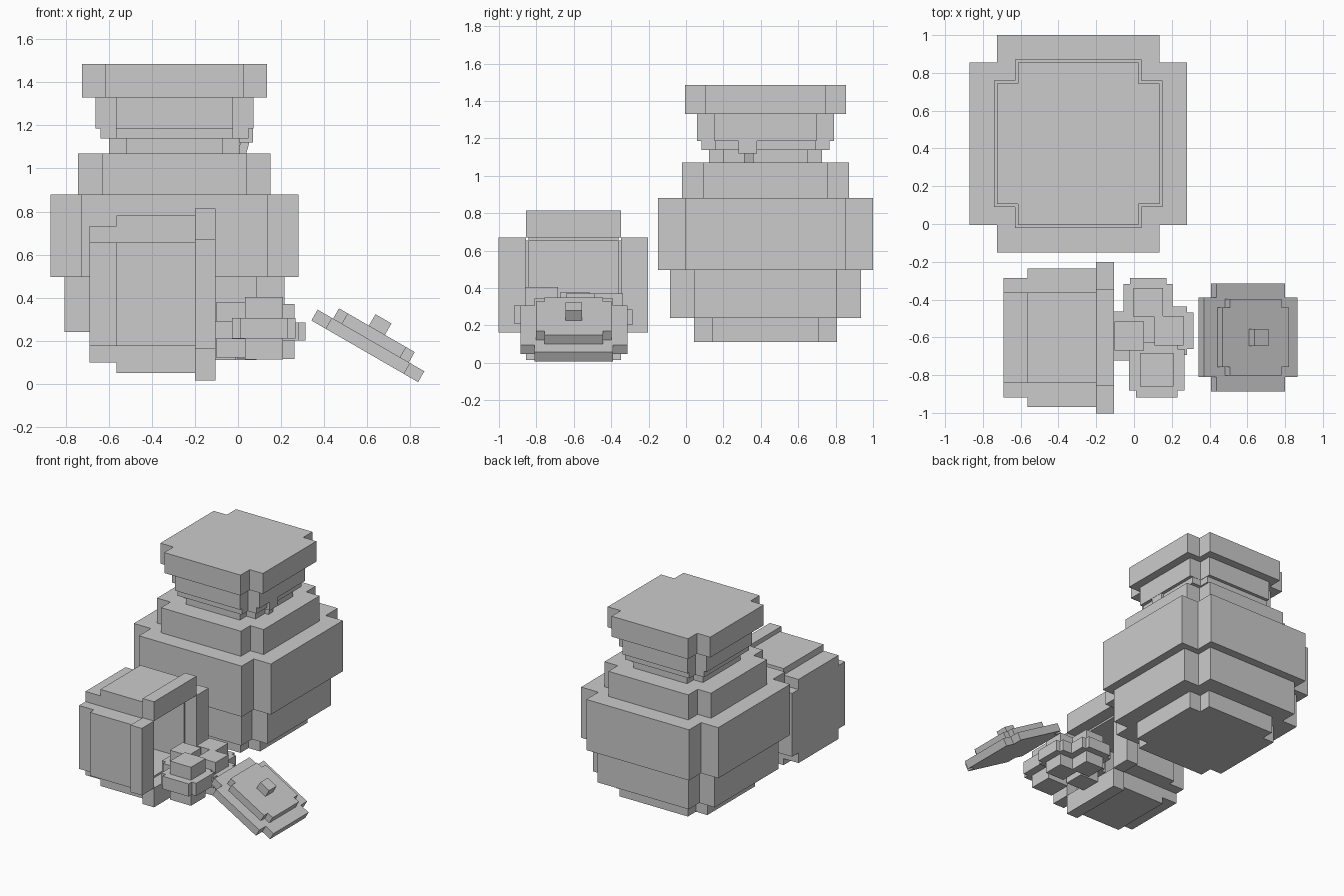
import bpy, bmesh
from math import radians
from mathutils import Matrix, Vector

if "Cube" in bpy.data.objects:
    bpy.data.objects.remove(bpy.data.objects["Cube"], do_unlink=True)

GREY = (0.6, 0.6, 0.6, 1)
mat = bpy.data.materials.new("plain grey")
mat.use_nodes = True
mat.diffuse_color = GREY
mat.node_tree.nodes["Principled BSDF"].inputs["Base Color"].default_value = GREY


def finish(name, bm, loc, tilt):
    bmesh.ops.recalc_face_normals(bm, faces=bm.faces)
    mesh = bpy.data.meshes.new(name)
    bm.to_mesh(mesh)
    bm.free()
    mesh.materials.append(mat)
    obj = bpy.data.objects.new(name, mesh)
    obj.location = loc
    obj.rotation_euler = (0, radians(tilt), 0)
    bpy.context.collection.objects.link(obj)


def add_box(bm, lo, hi):
    lo, hi = Vector(lo), Vector(hi)
    m = Matrix.Translation((lo + hi) / 2) @ Matrix.Diagonal((*(hi - lo), 1))
    return bmesh.ops.create_cube(bm, size=1, matrix=m)["verts"]


def box(name, lo, hi, loc=(0, 0, 0), tilt=0):
    bm = bmesh.new()
    add_box(bm, lo, hi)
    finish(name, bm, loc, tilt)


def cross_tier(name, half, arm, z0, z1, loc, tilt=0):
    """Prism with a square outline whose corners are notched."""
    bm = bmesh.new()
    corner = [(half, -arm), (half, arm), (arm, arm)]
    pts = []
    for _ in range(4):
        pts += corner
        corner = [(-y, x) for x, y in corner]
    face = bm.faces.new([bm.verts.new((x, y, z0)) for x, y in pts])
    top = bmesh.ops.extrude_face_region(bm, geom=[face])["geom"]
    bmesh.ops.translate(bm, vec=(0, 0, z1 - z0),
                        verts=[v for v in top if isinstance(v, bmesh.types.BMVert)])
    finish(name, bm, loc, tilt)


def wall_ring(name, half, inner, z0, z1, loc, tilt):
    """Four plates around a square opening."""
    bm = bmesh.new()
    for i in range(4):
        verts = add_box(bm, (inner, -inner, z0), (half, inner, z1))
        bmesh.ops.rotate(bm, verts=verts, matrix=Matrix.Rotation(radians(90 * i), 3, "Z"))
    finish(name, bm, loc, tilt)


# Standing jar, from base to lid
JAR = (-0.295, 0.425, 0)
for name, half, arm, z0, z1 in [
    ("jar_base", 0.382, 0.286, 0.11, 0.24),
    ("jar_lower_body", 0.511, 0.383, 0.24, 0.496),
    ("jar_belly", 0.575, 0.431, 0.496, 0.88),
    ("jar_shoulder", 0.447, 0.335, 0.88, 1.07),
    ("jar_neck", 0.303, 0.225, 1.07, 1.138),
    ("jar_string", 0.343, 0.27, 1.138, 1.185),
    ("jar_cloth", 0.367, 0.272, 1.185, 1.33),
    ("jar_lid", 0.43, 0.32, 1.33, 1.485),
]:
    cross_tier(name, half, arm, z0, z1, JAR)

# Knot and loose end of the string
box("string_knot", (0, 0.28, 1.12), (0.07, 0.38, 1.185))
box("string_end", (-0.02, -0.025, -0.03), (0.02, 0.025, 0.03), (0.025, 0.335, 1.095), 15)

# Jar lying on its side, opening towards +x
FALLEN = (-0.69, -0.602, 0.415)
cross_tier("fallen_jar_base", 0.317, 0.24, 0, 0.125, FALLEN, 90)
wall_ring("fallen_jar_wall", 0.366, 0.24, 0.125, 0.49, FALLEN, 90)
wall_ring("fallen_jar_rim", 0.4, 0.254, 0.49, 0.585, FALLEN, 90)

# Spilled pieces: a notched disc around a square core
for i, (x, y, z, s) in enumerate([
    (0.12, -0.772, 0.258, 1),
    (0.075, -0.415, 0.243, 0.88),
    (-0.025, -0.593, 0.25, 0.88),
    (0.185, -0.565, 0.243, 0.88),
]):
    cross_tier(f"spilled_disc_{i + 1}", 0.147 * s, 0.11 * s, -0.048 * s, 0.048 * s, (x, y, z))
    c, h = 0.088 * s, 0.146 * s
    box(f"spilled_core_{i + 1}", (-c, -c, -h), (c, c, h), (x, y, z))

# Loose lid leaning on the ground
LID = (0.603, -0.6, 0.176)
cross_tier("loose_lid_plate", 0.286, 0.21, -0.029, 0.029, LID, 30)
cross_tier("loose_lid_step", 0.203, 0.157, 0.029, 0.084, LID, 30)
box("loose_lid_knob", (-0.043, -0.045, 0.084), (0.043, 0.045, 0.145), LID, 30)
